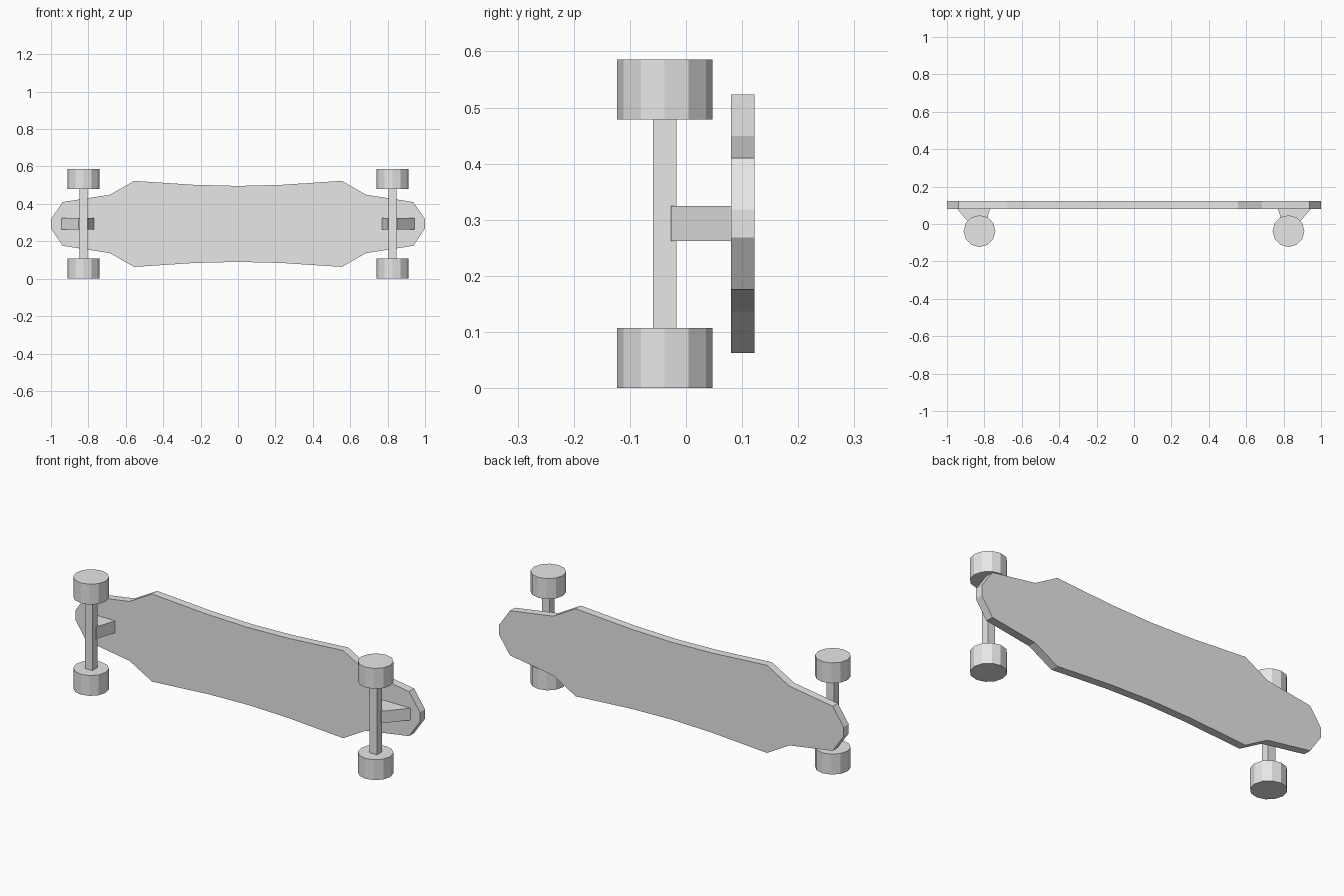
import bpy, bmesh
from mathutils import Matrix, Vector

cube = bpy.data.objects.get("Cube")
if cube:
    bpy.data.objects.remove(cube, do_unlink=True)

# One plain grey for the whole board
grey = bpy.data.materials.new("light_grey")
grey.use_nodes = True
grey.diffuse_color = (0.8, 0.8, 0.8, 1)
grey.node_tree.nodes["Principled BSDF"].inputs["Base Color"].default_value = (0.8, 0.8, 0.8, 1)

MID_Z = 0.293
AXLE_X, AXLE_Y = 0.826, -0.038


def finish(name, bm):
    bmesh.ops.recalc_face_normals(bm, faces=bm.faces)
    mesh = bpy.data.meshes.new(name)
    bm.to_mesh(mesh)
    bm.free()
    mesh.materials.append(grey)
    obj = bpy.data.objects.new(name, mesh)
    bpy.context.collection.objects.link(obj)
    return obj


def extrude_outline(name, points, offset):
    """Fill an outline and extrude it into a solid slab."""
    bm = bmesh.new()
    face = bm.faces.new([bm.verts.new(p) for p in points])
    result = bmesh.ops.extrude_face_region(bm, geom=[face], use_keep_orig=True)
    moved = [v for v in result["geom"] if isinstance(v, bmesh.types.BMVert)]
    bmesh.ops.translate(bm, verts=moved, vec=Vector(offset))
    return finish(name, bm)


def box(name, centre, size):
    bm = bmesh.new()
    bmesh.ops.create_cube(bm, size=1, matrix=Matrix.Translation(centre) @ Matrix.Diagonal((*size, 1)))
    return finish(name, bm)


def wheel(name, centre):
    bm = bmesh.new()
    bmesh.ops.create_cone(bm, cap_ends=True, segments=12, radius1=0.085, radius2=0.085,
                          depth=0.107, matrix=Matrix.Translation(centre))
    return finish(name, bm)


# Deck: one quarter of the outline, mirrored in both directions
quarter = [(1.0, 0.025), (0.937, 0.117), (0.685, 0.156), (0.555, 0.23), (0.235, 0.209)]
half = quarter + [(0, 0.203)] + [(-x, h) for x, h in reversed(quarter)]
outline = half + [(x, -h) for x, h in reversed(half)]
extrude_outline("deck", [(x, 0.08, MID_Z + h) for x, h in outline], (0, 0.042, 0))

# Trucks: tapered hanger, square axle and a wheel at each end
hanger = [(0.945, 0.08), (0.77, 0.08), (0.803, -0.027), (0.853, -0.027)]
for side, s in (("left", 1), ("right", -1)):
    extrude_outline(side + "_truck", [(s * x, y, MID_Z - 0.031) for x, y in hanger], (0, 0, 0.063))
    box(side + "_axle", (s * AXLE_X, AXLE_Y, MID_Z), (0.044, 0.042, 0.39))
    wheel(side + "_lower_wheel", (s * AXLE_X, AXLE_Y, 0.0535))
    wheel(side + "_upper_wheel", (s * AXLE_X, AXLE_Y, 0.5325))
